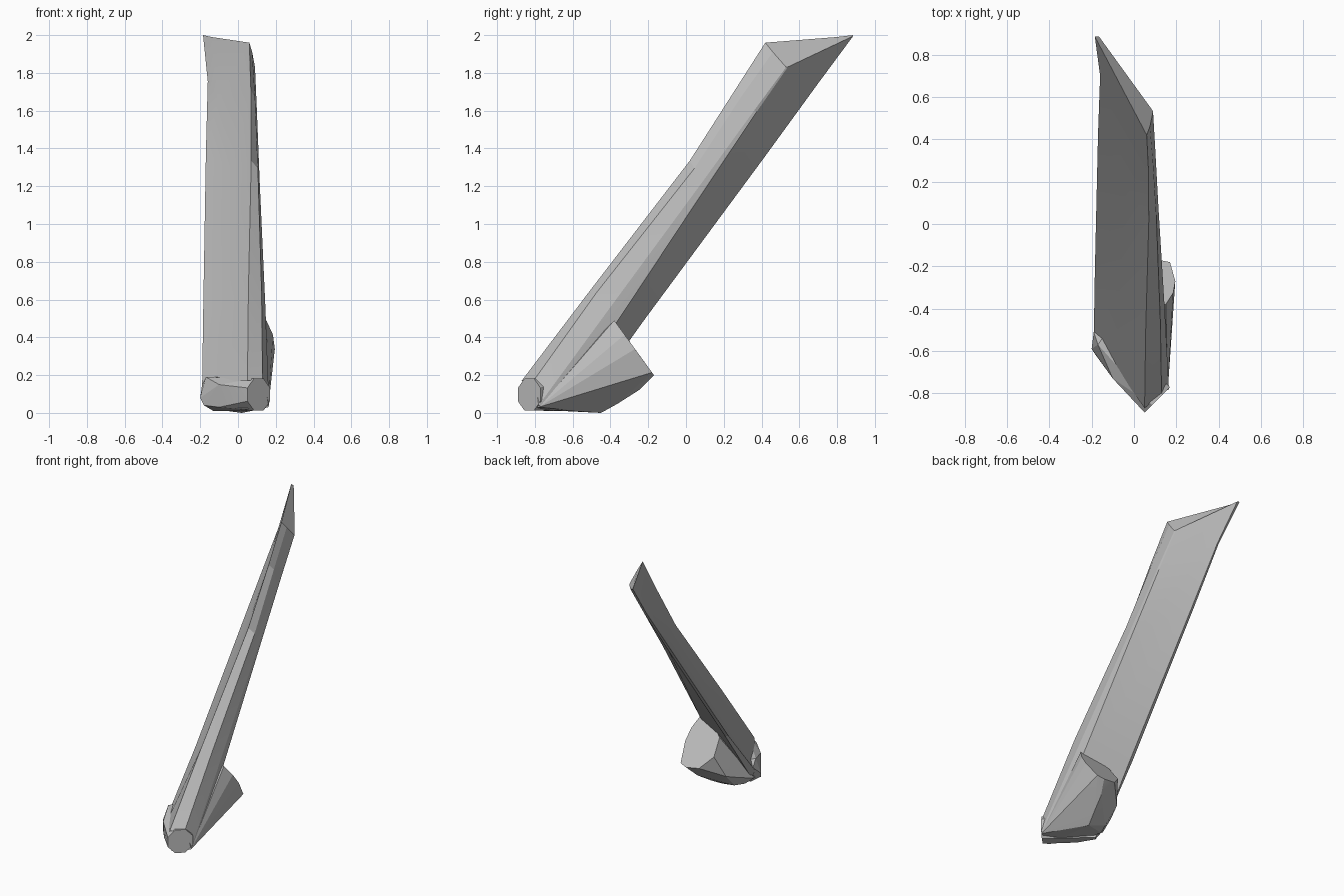
import bpy
import bmesh
import math

cube = bpy.data.objects.get("Cube")
if cube:
    bpy.data.objects.remove(cube, do_unlink=True)

# Single plain grey
grey = bpy.data.materials.new("plain grey")
grey.use_nodes = True
grey.diffuse_color = (0.52, 0.52, 0.52, 1)
grey.node_tree.nodes["Principled BSDF"].inputs["Base Color"].default_value = (0.52, 0.52, 0.52, 1)


def finish(bm, name):
    """Turn a bmesh into a grey object with crisp edges."""
    bmesh.ops.recalc_face_normals(bm, faces=bm.faces[:])
    mesh = bpy.data.meshes.new(name)
    bm.to_mesh(mesh)
    bm.free()
    mesh.materials.append(grey)
    obj = bpy.data.objects.new(name, mesh)
    bpy.context.collection.objects.link(obj)
    bpy.ops.object.select_all(action='DESELECT')
    obj.select_set(True)
    bpy.context.view_layer.objects.active = obj
    bpy.ops.object.shade_smooth_by_angle(angle=math.radians(10))
    return obj


def loft(name, rings):
    """Skin a row of matching cross-sections and close both ends."""
    bm = bmesh.new()
    rows = [[bm.verts.new(p) for p in ring] for ring in rings]
    n = len(rows[0])
    for low, high in zip(rows, rows[1:]):
        for i in range(n):
            j = (i + 1) % n
            bm.faces.new((low[i], low[j], high[j], high[i]))
    bm.faces.new(rows[0])
    bm.faces.new(rows[-1])
    return finish(bm, name)


def hull(name, points):
    """Faceted solid wrapped around the points."""
    bm = bmesh.new()
    for p in points:
        bm.verts.new(p)
    res = bmesh.ops.convex_hull(bm, input=bm.verts[:])
    loose = {g for g in res["geom_interior"] + res["geom_unused"]
             if isinstance(g, bmesh.types.BMVert)}
    bmesh.ops.delete(bm, geom=list(loose), context='VERTS')
    bmesh.ops.dissolve_limit(bm, angle_limit=math.radians(2),
                             verts=bm.verts[:], edges=bm.edges[:])
    return finish(bm, name)


# Long slanted blade. Each section: front ridge, shoulder, side ridge,
# rear ridge, two points of the thin rear edge, valley on the left face
loft("slanted_blade", [
    [(0.05, -0.87, 0.17), (0.13, -0.80, 0.18), (0.165, -0.78, 0.04),
     (0.14, -0.70, 0.04), (-0.165, -0.53, 0.06), (-0.19, -0.535, 0.12),
     (-0.09, -0.67, 0.17)],
    [(0.055, -0.51, 0.645), (0.125, -0.475, 0.635), (0.145, -0.40, 0.56),
     (0.135, -0.36, 0.49), (-0.16, -0.23, 0.48), (-0.185, -0.23, 0.49),
     (-0.07, -0.315, 0.585)],
    [(0.07, 0.02, 1.335), (0.105, 0.045, 1.295), (0.115, 0.085, 1.22),
     (0.11, 0.11, 1.20), (-0.15, 0.42, 1.36), (-0.17, 0.42, 1.37),
     (-0.035, 0.18, 1.30)],
    [(0.068, 0.26, 1.71), (0.09, 0.29, 1.67), (0.10, 0.36, 1.60),
     (0.095, 0.375, 1.595), (-0.145, 0.70, 1.745), (-0.16, 0.70, 1.755),
     (-0.105, 0.54, 1.66)],
    [(0.06, 0.42, 1.96), (0.075, 0.46, 1.91), (0.09, 0.53, 1.83),
     (0.085, 0.54, 1.832), (-0.165, 0.885, 1.995), (-0.185, 0.885, 2.0),
     (-0.14, 0.80, 1.99)],
])

# Rounded bar across the bottom, with a flat octagonal end
octagon = []
for k in range(8):
    a = math.radians(22.5 + 45 * k)
    s = 0.065 * math.cos(a)
    octagon.append((0.11 + s, -0.83 + s, 0.097 + 0.092 * math.sin(a)))
hull("bottom_bar", octagon + [
    (-0.20, -0.59, 0.08), (-0.19, -0.51, 0.15), (-0.18, -0.62, 0.04),
    (-0.13, -0.51, 0.19), (-0.17, -0.57, 0.19), (-0.10, -0.73, 0.15),
    (-0.10, -0.72, 0.03), (-0.13, -0.56, 0.01), (-0.02, -0.62, 0.19),
])

# Wedge-shaped foot reaching back to a flat slanted end, undercut on the right
foot_end = [
    (0.15, -0.38, 0.49), (0.185, -0.325, 0.414), (0.195, -0.27, 0.338),
    (0.17, -0.18, 0.214), (0.12, -0.17, 0.20), (0.02, -0.18, 0.214),
    (-0.06, -0.24, 0.297), (-0.05, -0.32, 0.407), (0.05, -0.375, 0.483),
]
hull("wedge_foot", foot_end + [
    (0.16, -0.78, 0.03), (0.05, -0.85, 0.02), (-0.10, -0.70, 0.03),
    (-0.18, -0.54, 0.06), (-0.13, -0.50, 0.02),
    (0.07, -0.60, 0.01), (0.02, -0.45, 0.0), (-0.10, -0.42, 0.03),
    (0.05, -0.36, 0.05), (0.08, -0.25, 0.12),
    (-0.15, -0.42, 0.10), (-0.11, -0.31, 0.14),
])
